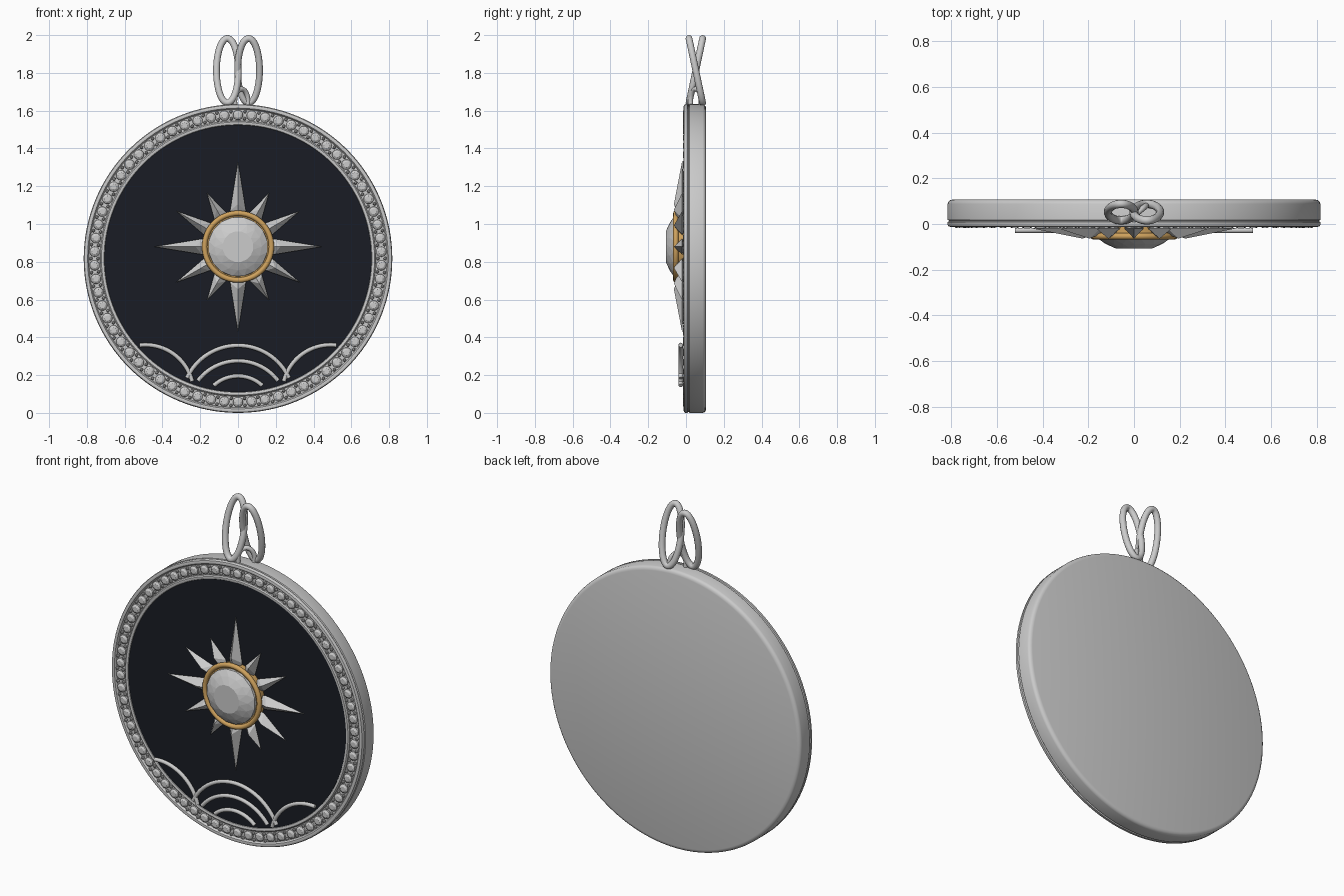
import bpy, bmesh
from math import sin, cos, pi, radians, sqrt, atan2
from mathutils import Vector

if "Cube" in bpy.data.objects:
    bpy.data.objects.remove(bpy.data.objects["Cube"])

R = 0.817          # disc radius, also height of its centre
STAR_Z = 0.88      # centre of the star and gem


def material(name, rgb):
    m = bpy.data.materials.new(name)
    m.diffuse_color = (*rgb, 1)
    m.use_nodes = True
    m.node_tree.nodes["Principled BSDF"].inputs["Base Color"].default_value = m.diffuse_color
    return m


black = material("black enamel", (0.010, 0.012, 0.018))
gold = material("gold", (0.62, 0.36, 0.11))
pale = material("pale stone", (0.85, 0.86, 0.88))


def finish(bm, name, mat=None, smooth=False):
    bmesh.ops.recalc_face_normals(bm, faces=bm.faces)
    me = bpy.data.meshes.new(name)
    bm.to_mesh(me)
    bm.free()
    ob = bpy.data.objects.new(name, me)
    bpy.context.collection.objects.link(ob)
    if mat:
        me.materials.append(mat)
    if smooth:
        shade(ob)
    return ob


def shade(ob):
    bpy.ops.object.select_all(action='DESELECT')
    ob.select_set(True)
    bpy.context.view_layer.objects.active = ob
    bpy.ops.object.shade_smooth_by_angle(angle=radians(35))


def lathe(name, profile, z, mat=None, n=128):
    """Revolve (radius, y) points about the front-back axis at height z."""
    bm = bmesh.new()
    vs = [bm.verts.new((r, y, z)) for r, y in profile]
    edges = [bm.edges.new(p) for p in zip(vs, vs[1:])]
    bmesh.ops.spin(bm, geom=vs + edges, cent=(0, 0, z), axis=(0, 1, 0),
                   angle=2 * pi, steps=n, use_merge=True)
    bmesh.ops.remove_doubles(bm, verts=bm.verts, dist=1e-5)
    return finish(bm, name, mat, True)


def circle_profile(r, y, minor, n=12):
    return [(r + minor * cos(2 * pi * i / n), y + minor * sin(2 * pi * i / n))
            for i in range(n + 1)]


def tube(name, pts, radius, closed=False):
    cu = bpy.data.curves.new(name, 'CURVE')
    cu.dimensions = '3D'
    cu.bevel_depth = radius
    cu.bevel_resolution = 4
    cu.use_fill_caps = True
    sp = cu.splines.new('POLY')
    sp.points.add(len(pts) - 1)
    for p, co in zip(sp.points, pts):
        p.co = (*co, 1)
    sp.use_cyclic_u = closed
    ob = bpy.data.objects.new(name, cu)
    bpy.context.collection.objects.link(ob)
    bpy.ops.object.select_all(action='DESELECT')
    ob.select_set(True)
    bpy.context.view_layer.objects.active = ob
    bpy.ops.object.convert(target='MESH')
    shade(bpy.context.object)


def cut_gem(bm, cx, cz, rings, n):
    """Stack of n-gon (radius, y) rings, each turned half a step, with flat table."""
    loops = []
    for k, (r, y) in enumerate(rings):
        loops.append([bm.verts.new((cx + r * cos(2 * pi * (i + k / 2) / n), y,
                                    cz + r * sin(2 * pi * (i + k / 2) / n)))
                      for i in range(n)])
    for a, b in zip(loops, loops[1:]):
        for i in range(n):
            j = (i + 1) % n
            bm.faces.new((a[i], a[j], b[i]))
            bm.faces.new((a[j], b[j], b[i]))
    bm.faces.new(loops[0])
    bm.faces.new(loops[-1])


# Medallion body: rounded back edge, side groove, outer rim, stone channel, inner rim
lathe("medallion_body", [
    (0, .107), (.795, .107), (.806, .104), (.814, .097), (R, .088), (R, .018),
    (.811, .015), (.811, .012), (R, .008), (R, -.003), (.813, -.010), (.804, -.013),
    (.796, -.011), (.790, -.004), (.789, .002), (.730, .002), (.729, -.006),
    (.723, -.012), (.716, -.013), (.709, -.010), (.706, -.003), (.706, .004),
    (0, .004)], R)
lathe("enamel_face", [(0, -.007), (.707, -.007), (.707, .003)], R, black)

# Channel stones with pairs of prongs between them
N = 66
bm = bmesh.new()
pr = bmesh.new()
for i in range(N):
    a = 2 * pi * i / N + pi / 2
    cut_gem(bm, .76 * cos(a), R + .76 * sin(a),
            [(.027, .003), (.027, -.007), (.015, -.015)], 8)
    a += pi / N
    for r in (.741, .779):
        s = bmesh.ops.create_icosphere(pr, subdivisions=1, radius=.010)
        bmesh.ops.translate(pr, verts=s['verts'],
                            vec=(r * cos(a), -.008, R + r * sin(a)))
finish(bm, "channel_stones")
finish(pr, "stone_prongs", None, True)

# Twelve ridged star rays
bm = bmesh.new()
for i in range(12):
    a = i * pi / 6
    if i % 3 == 0:
        length = .445 if i % 6 == 0 else .455
    else:
        length = .38 if i in (1, 5, 7, 11) else .33
    w = .042 if i % 3 == 0 else .036
    d, t = Vector((cos(a), 0, sin(a))), Vector((-sin(a), 0, cos(a)))
    c = Vector((0, 0, STAR_Z))

    def at(r, side, y):
        return bm.verts.new(c + d * r + t * side + Vector((0, y, 0)))
    tip, back = at(length, 0, -.020), at(.10, 0, -.02)
    peak = at(.225, 0, -.064)
    left, right = at(.19, w, -.02), at(.19, -w, -.02)
    base = at(.20, 0, -.004)
    for p, q in ((tip, left), (left, back), (back, right), (right, tip)):
        bm.faces.new((p, q, peak))
        bm.faces.new((q, p, base))
finish(bm, "star_rays")

# Gold bezel, collar and the large cut stone
lathe("bezel_ring", circle_profile(.177, -.054, .014), STAR_Z, gold, 64)
lathe("bezel_collar", [(0, -.006), (.178, -.006), (.178, -.05), (.150, -.055),
                       (0, -.055)], STAR_Z, gold, 64)
bm = bmesh.new()
cut_gem(bm, 0, STAR_Z, [(.158, -.05), (.158, -.066), (.125, -.087), (.082, -.107)], 16)
finish(bm, "centre_stone", pale)


# Wave arcs
def arc(name, cx, cz, r, a0, a1):
    n = 32
    tube(name, [(cx + r * cos(a0 + (a1 - a0) * i / n), -.028,
                 cz + r * sin(a0 + (a1 - a0) * i / n)) for i in range(n + 1)], .0115)


for k, (top, half, end) in enumerate([(.357, .27, .185), (.275, .212, .17), (.195, .128, .145)]):
    h = top - end
    r = (half * half + h * h) / (2 * h)
    a = atan2(end - top + r, half)
    arc("wave_middle_%d" % k, 0, top - r, r, a, pi - a)
for s, side in ((-1, "left"), (1, "right")):
    pts = [(s * (.49 - .255 * cos(a)), -.028, .105 + .255 * sin(a))
           for a in [radians(14 + 83 * i / 32) for i in range(33)]]
    tube("wave_" + side, pts, .0115)

# Two crossed oval hanging loops and the small ring they hang from
for s, side in ((-1, "left"), (1, "right")):
    pts = []
    for i in range(64):
        a = 2 * pi * i / 64
        u = sin(a)
        pts.append((s * .056 + .058 * cos(a), .052 - s * .036 * u, 1.812 + .170 * u))
    tube("hanging_loop_" + side, pts, .018, True)
tube("small_ring", [(.018 + .035 * cos(2 * pi * i / 32), .052 + .028 * cos(2 * pi * i / 32),
                     1.65 + .065 * sin(2 * pi * i / 32)) for i in range(32)], .013, True)
